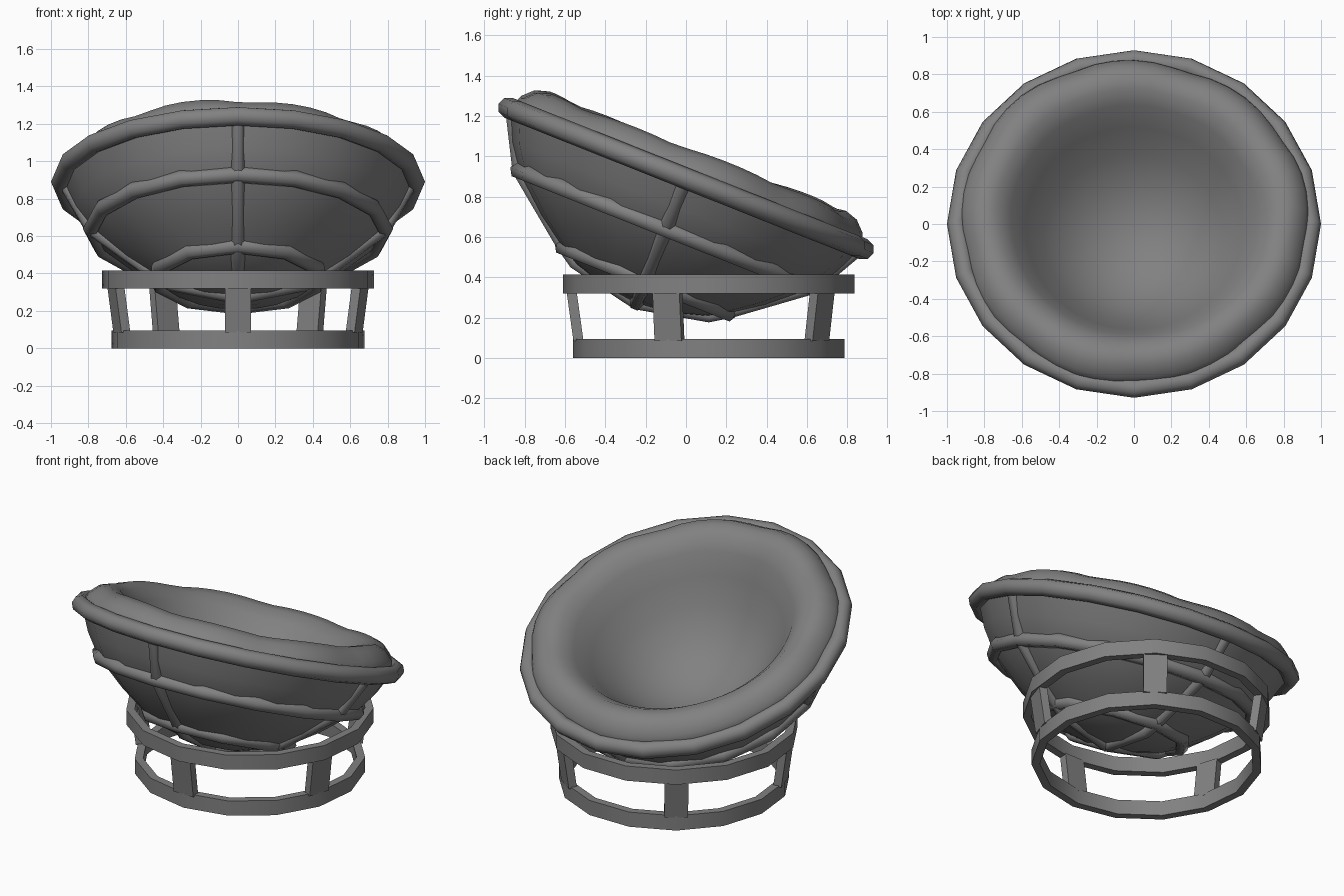
import bpy, bmesh, math
from mathutils import Matrix, Vector

cube = bpy.data.objects.get("Cube")
if cube:
    bpy.data.objects.remove(cube, do_unlink=True)

grey = bpy.data.materials.new("mid grey")
grey.use_nodes = True
COLOUR = (0.22, 0.22, 0.22, 1)
grey.diffuse_color = COLOUR
grey.node_tree.nodes["Principled BSDF"].inputs["Base Color"].default_value = COLOUR

# Frame of the tilted seat: origin at the rim centre, local z is the bowl axis
SEAT = Matrix.Translation((0, 0, 0.89)) @ Matrix.Rotation(math.radians(-21.7), 4, 'X')
BASE = Matrix.Translation((0, 0.12, 0))
TAU = 2 * math.pi


def finish(name, bm, frame, smooth):
    bmesh.ops.remove_doubles(bm, verts=bm.verts, dist=1e-5)
    bmesh.ops.recalc_face_normals(bm, faces=bm.faces)
    mesh = bpy.data.meshes.new(name)
    bm.to_mesh(mesh)
    bm.free()
    obj = bpy.data.objects.new(name, mesh)
    bpy.context.collection.objects.link(obj)
    obj.matrix_world = frame
    mesh.materials.append(grey)
    bpy.ops.object.select_all(action='DESELECT')
    obj.select_set(True)
    bpy.context.view_layer.objects.active = obj
    bpy.ops.object.shade_smooth_by_angle(angle=math.radians(smooth))
    return obj


def revolve(name, profile, sides, frame, closed=False, smooth=65, shape=None):
    """Turn (radius, height) points about local z, starting at the front."""
    bm = bmesh.new()
    rows = []
    for i in range(sides):
        a = -math.pi / 2 + TAU * i / sides
        row = []
        for r, z in profile:
            if shape:
                r, z = shape(a, r, z)
            row.append(bm.verts.new((r * math.cos(a), r * math.sin(a), z)))
        rows.append(row)
    count = len(profile)
    for i in range(sides):
        p, q = rows[i], rows[(i + 1) % sides]
        for j in range(count if closed else count - 1):
            k = (j + 1) % count
            loop = [p[j], q[j], q[k], p[k]]
            if profile[j][0] == 0:
                loop = [p[j], q[k], p[k]]
            elif profile[k][0] == 0:
                loop = [p[j], q[j], p[k]]
            bm.faces.new(loop)
    return finish(name, bm, frame, smooth)


def circle(r, z, size, sides=8):
    return [(r + size * math.cos(TAU * k / sides), z + size * math.sin(TAU * k / sides))
            for k in range(sides)]


def tube(name, path, size, frame):
    """Round bar along a path lying in a plane through local z."""
    bm = bmesh.new()
    rings = []
    for i, p in enumerate(path):
        along = (path[min(i + 1, len(path) - 1)] - path[max(i - 1, 0)]).normalized()
        side = Vector((0, 1, 0))
        out = along.cross(side)
        rings.append([bm.verts.new(p + size * (math.cos(TAU * k / 6) * side
                                               + math.sin(TAU * k / 6) * out))
                      for k in range(6)])
    for a, b in zip(rings, rings[1:]):
        for k in range(6):
            bm.faces.new((a[k], a[(k + 1) % 6], b[(k + 1) % 6], b[k]))
    bm.faces.new(rings[0])
    bm.faces.new(rings[-1])
    return finish(name, bm, frame, 65)


# Bowl shell, round rim and the two hoops
shell = [(0.94, 0), (0.87, -0.15), (0.78, -0.28), (0.6, -0.435), (0.45, -0.54),
         (0.35, -0.595), (0.18, -0.645), (0, -0.665)]
revolve("bowl_shell", shell, 20, SEAT)
revolve("bowl_rim", circle(0.947, 0, 0.053), 20, SEAT, closed=True)
revolve("upper_hoop", circle(0.785, -0.27, 0.045, 6), 16, SEAT, closed=True)
revolve("lower_hoop", circle(0.44, -0.54, 0.045, 6), 10, SEAT, closed=True)

# Two bars crossing under the bowl
half = [Vector(p) for p in ((0.93, 0, 0), (0.785, 0, -0.27), (0.45, 0, -0.53),
                            (0.36, 0, -0.59), (0, 0, -0.665))]
path = half + [Vector((-p.x, 0, p.z)) for p in reversed(half[:-1])]
tube("side_bar", path, 0.037, SEAT)
tube("front_back_bar", path, 0.037, SEAT @ Matrix.Rotation(math.pi / 2, 4, 'Z'))


# Padded cushion with pinched lumps along its roll
def lumps(a, r, z):
    near_edge = max(0, (r - 0.5) / 0.45)
    wave = abs(math.sin(4.5 * a + 0.6)) ** 0.7 - 0.65 + 0.35 * math.sin(3 * a + 1)
    return r + 0.02 * near_edge * wave, z + 0.025 * near_edge * wave


pad = [(0, -0.45), (0.18, -0.42), (0.35, -0.33), (0.48, -0.2), (0.58, -0.06),
       (0.66, 0.06), (0.73, 0.122), (0.8, 0.14), (0.86, 0.12), (0.91, 0.07),
       (0.935, 0.01), (0.9, -0.06)]
revolve("cushion", pad, 54, SEAT, shape=lumps)

# Base: two hoops joined by five leaning posts
SIDES, POSTS, THICK = 15, 5, 0.05


def base_ring(name, r, low, high):
    box = [(r, low), (r, high), (r - THICK, high), (r - THICK, low)]
    revolve(name, box, SIDES, BASE, closed=True, smooth=40)


base_ring("base_top_ring", 0.73, 0.32, 0.415)
base_ring("base_bottom_ring", 0.68, 0, 0.095)

for i in range(POSTS):
    bm = bmesh.new()
    bmesh.ops.create_cube(bm, size=1)
    for v in bm.verts:
        top = v.co.z > 0
        outer = 0.712 if top else 0.678
        v.co = ((outer if v.co.x > 0 else outer - THICK), v.co.y * 0.14,
                0.33 if top else 0.085)
    turn = Matrix.Rotation(-math.pi / 2 + TAU * i / POSTS, 4, 'Z')
    finish("base_post_%d" % (i + 1), bm, BASE @ turn, 40)
